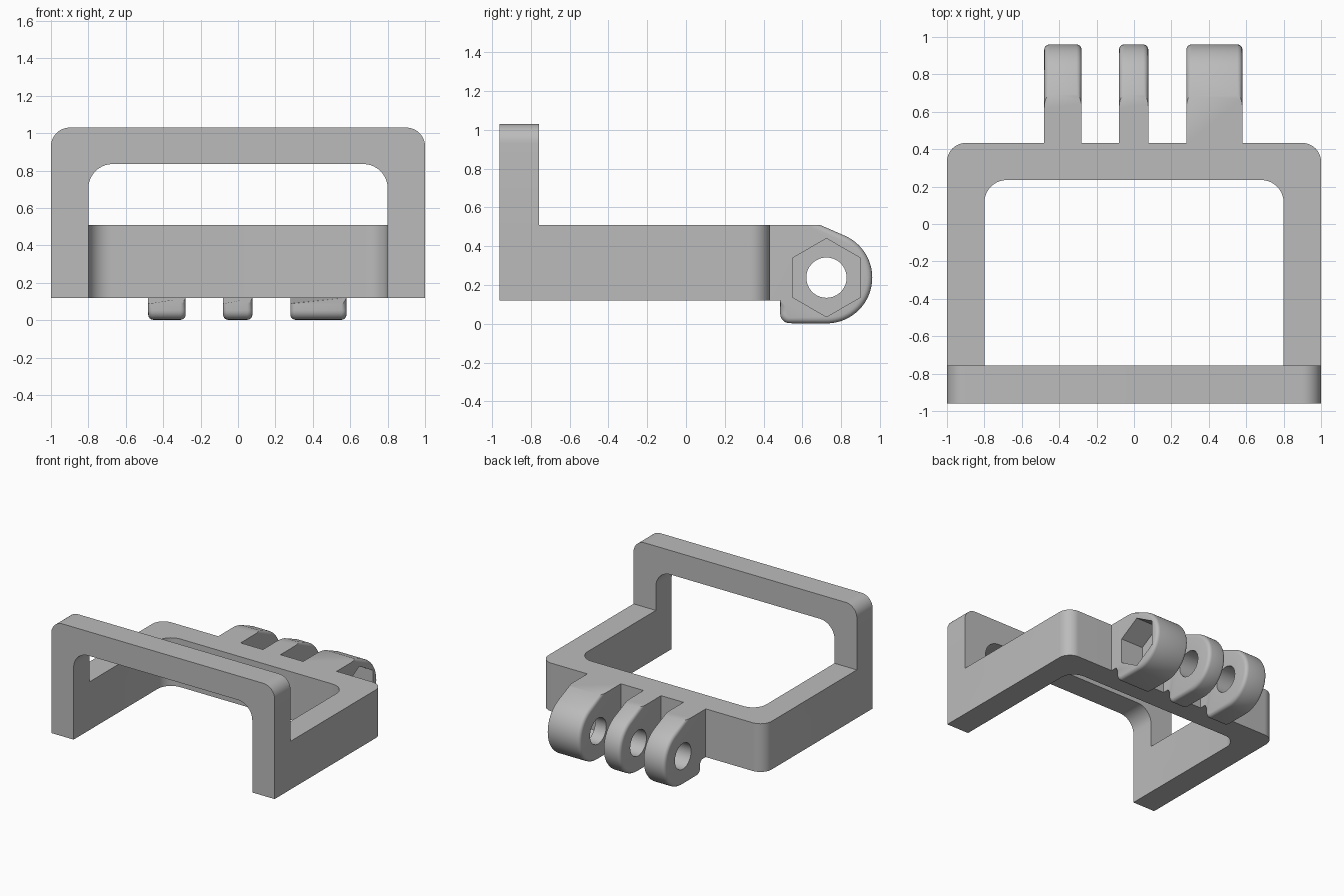
import bpy, bmesh
from math import sin, cos, pi, radians
from mathutils import Vector

if "Cube" in bpy.data.objects:
    bpy.data.objects.remove(bpy.data.objects["Cube"], do_unlink=True)

grey = bpy.data.materials.new("matte grey")
grey.use_nodes = True
grey.diffuse_color = (0.5, 0.5, 0.5, 1)
grey.node_tree.nodes["Principled BSDF"].inputs["Base Color"].default_value = (0.5, 0.5, 0.5, 1)


def arc(cx, cy, r, start, end, n=10):
    """Points on an arc, angles in degrees."""
    angles = [radians(start + (end - start) * i / n) for i in range(n + 1)]
    return [(cx + r * cos(a), cy + r * sin(a)) for a in angles]


def extrude(name, outline, place, low, high, bevel_test=None):
    """Extrude a 2D outline from low to high; place maps (u, v, w) to 3D."""
    bm = bmesh.new()
    ends = [[bm.verts.new(place(u, v, w)) for u, v in outline] for w in (low, high)]
    rim = []
    for loop in ends:
        face = bm.faces.new(loop)
        rim += list(face.edges)
    n = len(outline)
    for i in range(n):
        j = (i + 1) % n
        bm.faces.new((ends[0][i], ends[0][j], ends[1][j], ends[1][i]))
    bmesh.ops.recalc_face_normals(bm, faces=bm.faces)
    if bevel_test:
        chosen = [e for e in rim if all(bevel_test(v.co) for v in e.verts)]
        bmesh.ops.bevel(bm, geom=chosen, offset=0.028, segments=4, profile=0.5,
                        affect='EDGES', clamp_overlap=True)
    mesh = bpy.data.meshes.new(name)
    bm.to_mesh(mesh)
    bm.free()
    mesh.materials.append(grey)
    obj = bpy.data.objects.new(name, mesh)
    bpy.context.collection.objects.link(obj)
    return obj


def activate(obj):
    bpy.ops.object.select_all(action='DESELECT')
    obj.select_set(True)
    bpy.context.view_layer.objects.active = obj


def combine(obj, other, operation):
    """Apply a boolean and remove the other object."""
    activate(obj)
    mod = obj.modifiers.new("combine", 'BOOLEAN')
    mod.operation, mod.solver, mod.object = operation, 'EXACT', other
    bpy.ops.object.modifier_apply(modifier=mod.name)
    bpy.data.objects.remove(other, do_unlink=True)


def finish(obj):
    activate(obj)
    bpy.ops.object.shade_smooth_by_angle(angle=radians(30))


def arch_outline(foot, top, inner_top, outer_r, inner_r):
    """Three-sided band with rounded outer and inner corners."""
    right = [(0.8, foot), (1, foot)] + arc(1 - outer_r, top - outer_r, outer_r, 0, 90)
    left = [(-u, v) for u, v in reversed(right)]
    inner = arc(-0.8 + inner_r, inner_top - inner_r, inner_r, 180, 90)
    return right + left + inner + [(-u, v) for u, v in reversed(inner)]


def flat(u, v, w):
    return Vector((u, v, w))


def upright(u, v, w):
    return Vector((u, w, v))


def sideways(u, v, w):
    return Vector((w, u, v))


# Base tray and the raised front hoop, merged into one frame
frame = extrude("frame", arch_outline(-0.96, 0.433, 0.235, 0.1, 0.12), flat, 0.12, 0.51)
hoop = extrude("front_hoop", arch_outline(0.3, 1.03, 0.835, 0.1, 0.13), upright, -0.96, -0.757)
combine(frame, hoop, 'UNION')
finish(frame)

# Hinge lugs: one side profile extruded to three widths
PIVOT_Y, PIVOT_Z = 0.724, 0.238
profile = [(0.433, 0.51), (0.433, 0.12), (0.485, 0.12), (0.485, 0.09)]
profile += arc(0.535, 0.053, 0.05, 180, 270, 6)
profile += arc(PIVOT_Y, PIVOT_Z, 0.236, -90, 68, 28)
profile += [(0.69, 0.51)]


def rounded_rim(co):
    return co.y > 0.48 and not (abs(co.z - 0.12) < 0.01 and co.y < 0.49)


for name, low, high in (("right_lug", -0.48, -0.28), ("middle_lug", -0.08, 0.077),
                        ("left_lug", 0.28, 0.58)):
    lug = extrude(name, profile, sideways, low, high, rounded_rim)
    # Pin hole
    hole = extrude("hole_cutter", arc(PIVOT_Y, PIVOT_Z, 0.104, 0, 350, 35),
                   sideways, low - 0.1, high + 0.1)
    combine(lug, hole, 'DIFFERENCE')
    # Nut pocket in the outer face of the wide lug
    if name == "left_lug":
        pocket = extrude("nut_cutter", arc(PIVOT_Y, PIVOT_Z, 0.202, 30, 330, 5),
                         sideways, high - 0.2, high + 0.1)
        combine(lug, pocket, 'DIFFERENCE')
    finish(lug)
